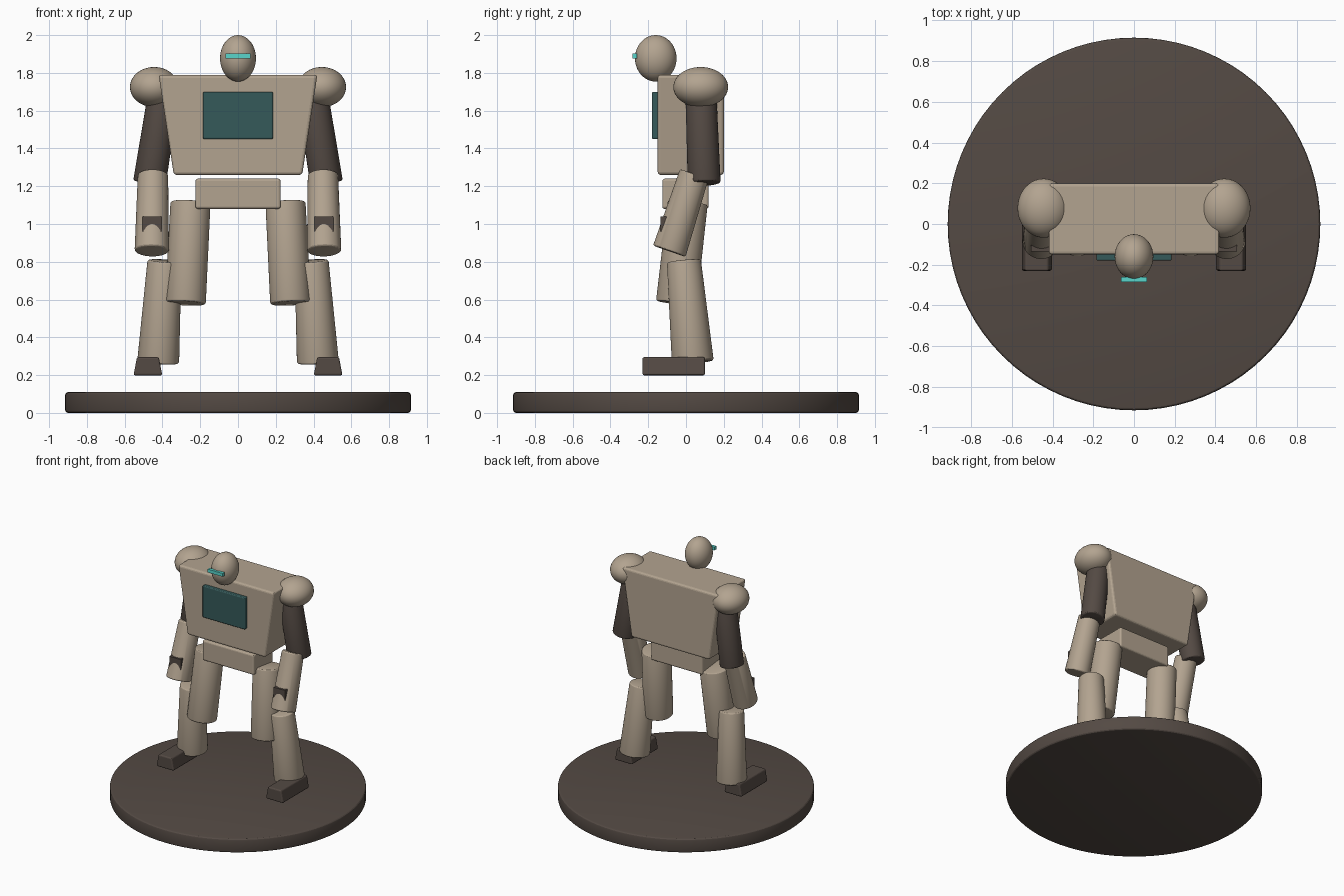
import bpy, bmesh, math
from mathutils import Vector, Matrix

if "Cube" in bpy.data.objects:
    bpy.data.objects.remove(bpy.data.objects["Cube"])


def material(name, rgb):
    m = bpy.data.materials.new(name)
    m.diffuse_color = (*rgb, 1)
    m.use_nodes = True
    m.node_tree.nodes["Principled BSDF"].inputs["Base Color"].default_value = m.diffuse_color
    return m


BEIGE = material("warm beige", (0.45, 0.37, 0.28))
DARK = material("dark brown", (0.088, 0.068, 0.057))
TEAL = material("deep teal", (0.036, 0.100, 0.100))
CYAN = material("bright cyan", (0.10, 0.66, 0.60))


def finish(bm, name, mat, bevel=0.0, smooth=False):
    """Round the sharp edges, then turn the bmesh into an object."""
    if bevel:
        sharp = [e for e in bm.edges if e.calc_face_angle(0) > 0.9]
        bmesh.ops.bevel(bm, geom=sharp, offset=bevel, segments=3,
                        profile=0.5, affect='EDGES')
    bmesh.ops.recalc_face_normals(bm, faces=bm.faces[:])
    me = bpy.data.meshes.new(name)
    bm.to_mesh(me)
    bm.free()
    me.materials.append(mat)
    ob = bpy.data.objects.new(name, me)
    bpy.context.collection.objects.link(ob)
    if smooth:
        bpy.ops.object.select_all(action='DESELECT')
        ob.select_set(True)
        bpy.context.view_layer.objects.active = ob
        bpy.ops.object.shade_smooth_by_angle(angle=math.radians(26))
    return ob


def block(name, mat, center, size, bevel=0.0, top_scale=1.0):
    """Box whose top face may be wider or narrower in x."""
    bm = bmesh.new()
    bmesh.ops.create_cube(bm, size=1)
    for v in bm.verts:
        if v.co.z > 0:
            v.co.x *= top_scale
        v.co = Vector(c + s * k for c, s, k in zip(center, size, v.co))
    return finish(bm, name, mat, bevel)


def limb(name, mat, top, bottom, r_top, r_bottom, bevel=0.012, sides=48):
    """Tapered cylinder between two points."""
    top, bottom = Vector(top), Vector(bottom)
    axis = top - bottom
    bm = bmesh.new()
    bmesh.ops.create_cone(bm, cap_ends=True, segments=sides, radius1=r_bottom,
                          radius2=r_top, depth=axis.length)
    rot = Vector((0, 0, 1)).rotation_difference(axis).to_matrix().to_4x4()
    bm.transform(Matrix.Translation((top + bottom) / 2) @ rot)
    return finish(bm, name, mat, bevel, True)


def ellipsoid(name, mat, center, radii):
    bm = bmesh.new()
    bmesh.ops.create_uvsphere(bm, u_segments=40, v_segments=24, radius=1)
    bm.transform(Matrix.Translation(center) @ Matrix.Diagonal((*radii, 1)))
    return finish(bm, name, mat, 0, True)


# Display base
limb("base", DARK, (0, 0, 0.11), (0, 0, 0), 0.915, 0.915, 0.015, 80)

# Body
block("torso", BEIGE, (0, 0.025, 1.525), (0.68, 0.35, 0.53), 0.016, 0.84 / 0.68)
block("chest_panel", TEAL, (0, -0.155, 1.575), (0.37, 0.05, 0.25), 0.007)
block("pelvis", BEIGE, (0, -0.003, 1.16), (0.45, 0.245, 0.16), 0.013)

# Head
ellipsoid("head", BEIGE, (0, -0.16, 1.877), (0.095, 0.11, 0.123))
block("visor", CYAN, (0, -0.272, 1.889), (0.13, 0.024, 0.026))

# Arms and legs on both sides
for side, s in (("left", 1), ("right", -1)):
    ellipsoid(side + "_shoulder", BEIGE, (s * 0.444, 0.078, 1.725),
              (0.128, 0.145, 0.106))
    limb(side + "_upper_arm", DARK, (s * 0.398, 0.08, 1.68),
         (s * 0.467, 0.096, 1.215), 0.082, 0.087)
    limb(side + "_forearm", BEIGE, (s * 0.45, 0.04, 1.265),
         (s * 0.456, -0.085, 0.855), 0.08, 0.091)
    block(side + "_wrist_block", DARK, (s * 0.455, -0.094, 1.0),
          (0.10, 0.08, 0.08))
    limb(side + "_thigh", BEIGE, (s * 0.252, 0.008, 1.115),
         (s * 0.278, -0.05, 0.58), 0.106, 0.108)
    limb(side + "_shin", BEIGE, (s * 0.39, -0.01, 0.805),
         (s * 0.422, 0.035, 0.267), 0.09, 0.111)
    block(side + "_foot", DARK, (s * 0.477, -0.065, 0.247),
          (0.152, 0.33, 0.097), 0.01, 0.76)
